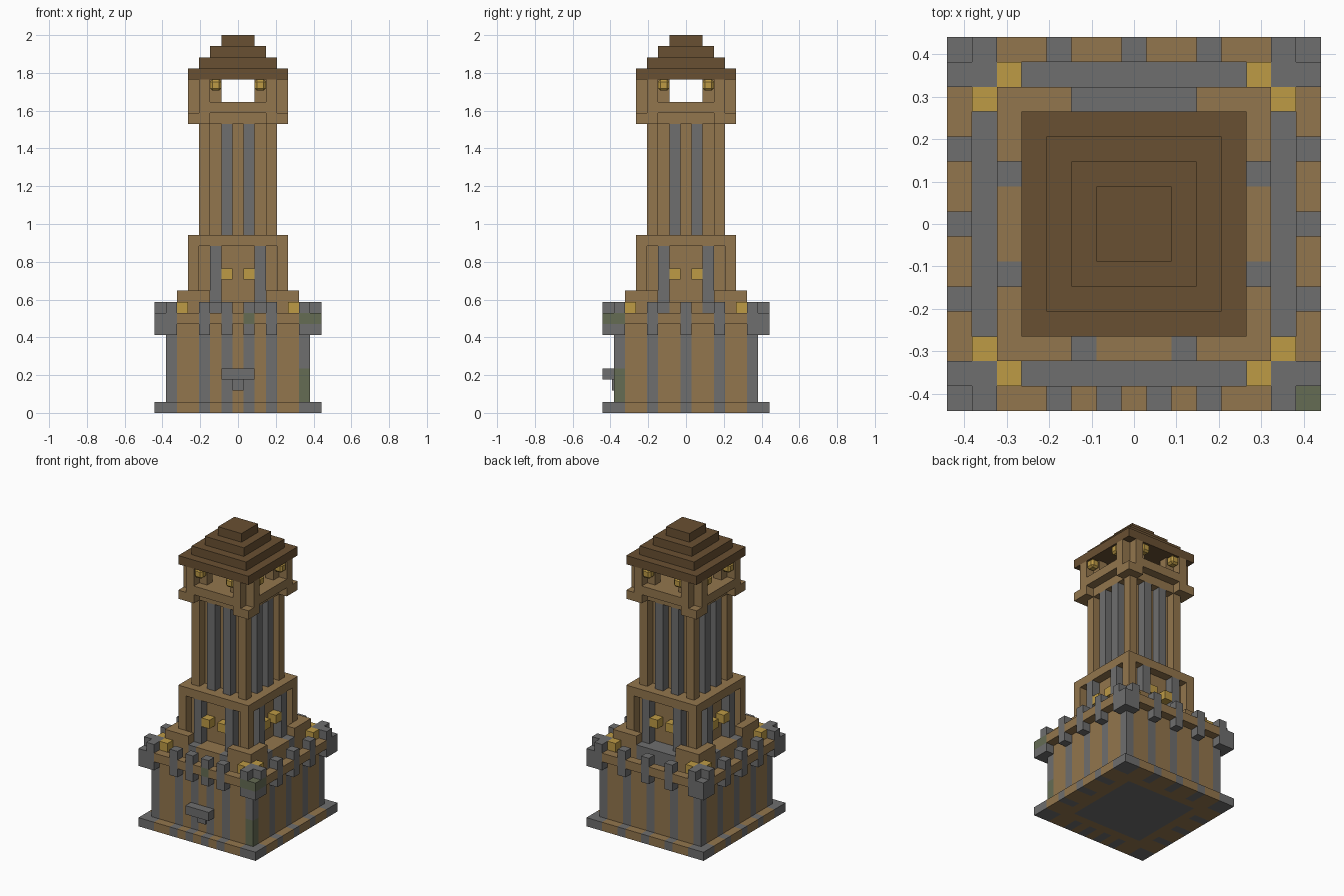
import bpy
import bmesh
from mathutils import Vector

if "Cube" in bpy.data.objects:
    bpy.data.objects.remove(bpy.data.objects["Cube"])

U = 2 / 34  # edge of one building block


def material(name, r, g, b):
    m = bpy.data.materials.new(name)
    m.use_nodes = True
    m.diffuse_color = (r, g, b, 1)
    m.node_tree.nodes["Principled BSDF"].inputs["Base Color"].default_value = (r, g, b, 1)
    return m


STONE = material("grey stone", 0.156, 0.156, 0.156)
WOOD = material("light wood", 0.29, 0.18, 0.074)
ROOF = material("dark wood", 0.141, 0.08, 0.032)
LAMP = material("lamp yellow", 0.51, 0.325, 0.06)
MOSS = material("mossy stone", 0.13, 0.15, 0.088)


def finish(name, bm, mats):
    mesh = bpy.data.meshes.new(name)
    bm.to_mesh(mesh)
    bm.free()
    for m in mats:
        mesh.materials.append(m)
    ob = bpy.data.objects.new(name, mesh)
    bpy.context.collection.objects.link(ob)
    return ob


def add_box(bm, x0, x1, y0, y1, z0, z1):
    # x and y are block numbers (inclusive), z runs from z0 up to z1
    lo = Vector((min(x0, x1) - .5, min(y0, y1) - .5, z0)) * U
    hi = Vector((max(x0, x1) + .5, max(y0, y1) + .5, z1)) * U
    made = bmesh.ops.create_cube(bm, size=1)["verts"]
    for v in made:
        v.co = (lo + hi) / 2 + v.co * (hi - lo)


def blocks(name, mat, boxes):
    bm = bmesh.new()
    for b in boxes:
        add_box(bm, *b)
    return finish(name, bm, [mat])


def turn(b, times):
    x0, x1, y0, y1, z0, z1 = b
    for _ in range(times):
        x0, x1, y0, y1 = -y0, -y1, x0, x1
    return (x0, x1, y0, y1, z0, z1)


def around(boxes, turns=range(4)):
    return [turn(b, t) for b in boxes for t in turns]


def pair(x0, x1, y0, y1, z0, z1):
    return [(x0, x1, y0, y1, z0, z1), (-x1, -x0, y0, y1, z0, z1)]


def square(r, z0, z1):
    return (-r, r, -r, r, z0, z1)


def is_stripe(x, y):
    front = y < 0 and abs(y) > abs(x)
    k = round(abs(x if abs(y) > abs(x) else y))
    return k >= 6 or k == 3 or k == (1 if front else 0)


def striped(name, r, z0, z1, top_stone):
    # Block cut along the grid, faces coloured as vertical stripes
    bm = bmesh.new()
    add_box(bm, *square(r, z0, z1))
    cuts = [(i + .5, axis) for i in range(-r, r) for axis in (0, 1)]
    if z0 < 4 < z1:
        cuts.append((4, 2))
    for pos, axis in cuts:
        p = Vector()
        p[axis] = pos * U
        n = Vector()
        n[axis] = 1
        bmesh.ops.bisect_plane(bm, geom=bm.verts[:] + bm.edges[:] + bm.faces[:],
                               plane_co=p, plane_no=n)
    bm.normal_update()
    for f in bm.faces:
        x, y, z = f.calc_center_median() / U
        reach = max(abs(x), abs(y))
        if f.normal.z > .5 and top_stone:
            f.material_index = 0
        elif f.normal.z < -.5 and reach < 6:
            f.material_index = 0 if reach < 4.5 else 1
        elif z0 > 0 and x > 5.5 and y < -5.5 and z < 4:
            f.material_index = 2
        else:
            f.material_index = 0 if is_stripe(x, y) else 1
    return finish(name, bm, [STONE, WOOD, MOSS])


# Foot and main keep
striped("foot", 7, 0, 1, False)
striped("keep", 6, 1, 8, True)
blocks("door_lintel", STONE, [(-1, 1, -7, -7, 3, 4)])
bm = bmesh.new()
add_box(bm, 0, 0, -7, -7, 2, 3)
for v in bm.verts:
    v.co.y = -6.5 * U - .009 if v.co.y < -7 * U else -6.5 * U
finish("door_keystone", bm, [STONE])

# Parapet, merlons and corner turrets
blocks("parapet", WOOD,
       [(a, b, -7, -7, 8, 9) for a, b in ((-5, -4), (-2, -2), (0, 0), (2, 2), (4, 5))]
       + around(pair(4, 5, -7, -7, 8, 9) + pair(1, 2, -7, -7, 8, 9), (1, 2, 3)))
blocks("merlons", STONE,
       around(pair(3, 3, -7, -7, 7, 10))
       + around([(0, 0, -7, -7, 7, 10)], (1, 2, 3))
       + [(-1, -1, -7, -7, 7, 10), (1, 1, -7, -7, 7, 8), (1, 1, -7, -7, 9, 10)])
blocks("merlon_moss", MOSS, [(1, 1, -7, -7, 8, 9)])
turret = [(6, 7, -7, -6, 7, 9), (6, 6, -7, -6, 9, 10), (7, 7, -6, -6, 9, 10)]
blocks("corner_turrets", STONE,
       around(turret, (1, 2, 3)) + [(6, 7, -7, -6, 7, 8)] + turret[1:])
blocks("turret_moss", MOSS, [(6, 7, -7, -6, 8, 9)])
blocks("walkway_lamps", LAMP, around(pair(5, 5, -6, -6, 9, 10)))

# Stepped plinth around the lower tower
blocks("plinth_corners", WOOD, around([(3, 5, -5, -5, 8, 11), (5, 5, -4, -3, 8, 11)]))
blocks("plinth_steps", WOOD, around([(-1, 1, -5, -4, 8, 10)], (0, 1, 3))
       + around(pair(3, 3, -4, -4, 8, 10)))
blocks("plinth_buttresses", STONE, around(pair(2, 2, -5, -5, 8, 10), (0, 1, 3)))
blocks("back_step", STONE, [(-2, 2, 5, 5, 8, 10), (-1, 1, 4, 4, 8, 10)])

# Lower tower with niches
blocks("lower_tower", WOOD, [square(3, 8, 15), square(4, 15, 16)])
blocks("lower_posts", WOOD, around([(4, 4, -4, -4, 8, 15)]))
blocks("niche_pillars", STONE, around(pair(2, 2, -4, -4, 8, 15)))
blocks("niche_lamps", LAMP, around(pair(1, 1, -4, -4, 12, 13)))

# Tall shaft with ribs
blocks("shaft_core", WOOD, [square(2, 16, 26)])
blocks("shaft_corners", WOOD, around([(3, 3, -3, -3, 16, 26)]))
blocks("shaft_ribs", STONE, around(pair(1, 1, -3, -3, 16, 26)))

# Open belfry
blocks("belfry_floor", WOOD, [square(3, 26, 28)])
blocks("belfry_brackets", WOOD, around([(3, 4, -4, -4, 26, 27), (4, 4, -3, -3, 26, 27)]))
blocks("belfry_sills", WOOD, around([(-3, 3, -4, -4, 27, 28)]))
blocks("belfry_walls", WOOD, around(pair(2, 3, -3, -3, 28, 30)))
blocks("belfry_posts", WOOD, around(pair(3, 3, -4, -4, 28, 30)))
lamps = blocks("belfry_lamps", LAMP, around(pair(2, 2, -4, -4, 29, 30)))
bevel = lamps.modifiers.new("soft_corners", "BEVEL")
bevel.width = U * .2
bevel.segments = 1

# Stepped roof
for i, r in enumerate((4, 3, 2, 1)):
    blocks(f"roof_tier_{i + 1}", ROOF, [square(r, 30 + i, 31 + i)])
